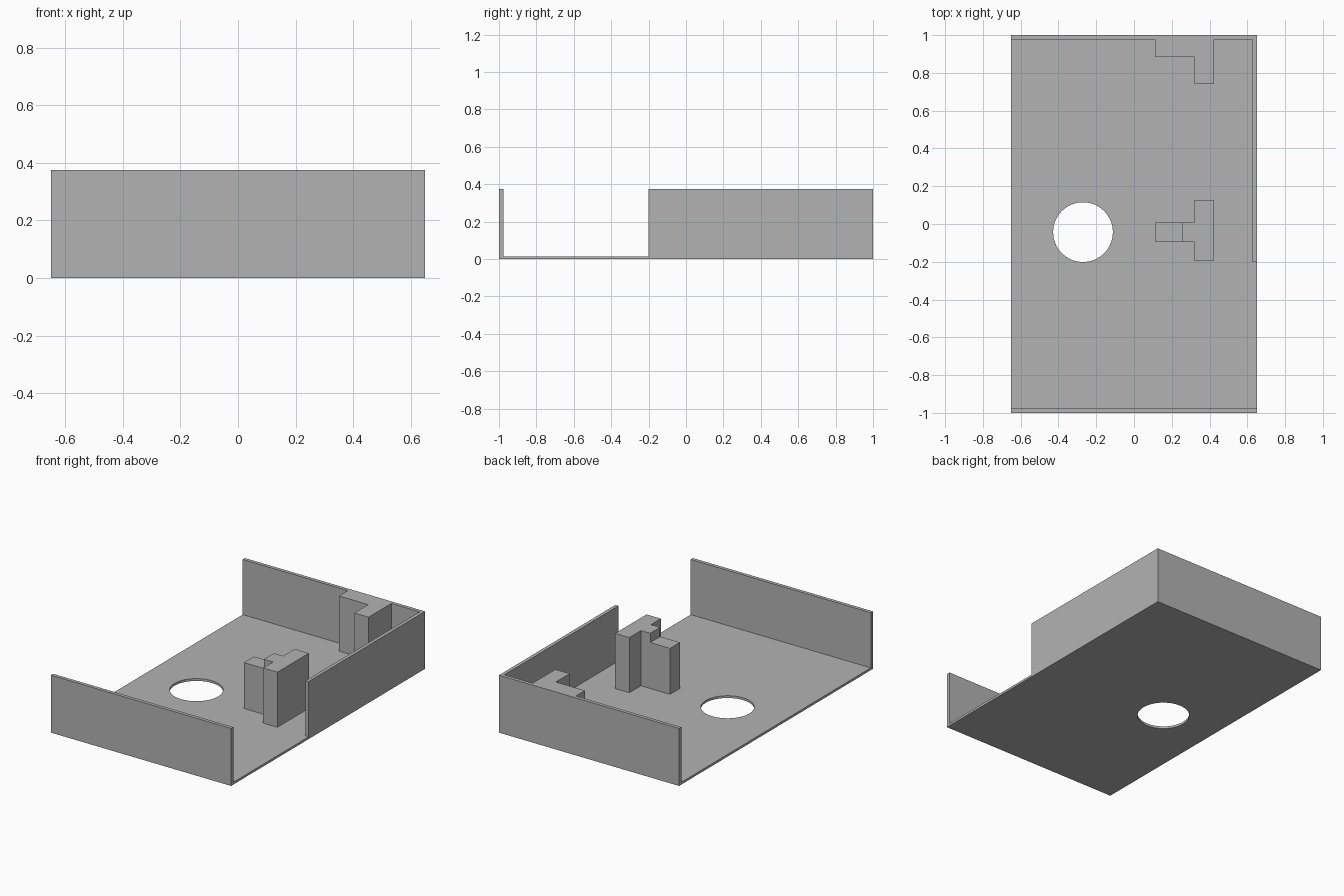
import bpy
import bmesh

cube = bpy.data.objects.get("Cube")
if cube:
    bpy.data.objects.remove(cube, do_unlink=True)

W, L, H = 0.65, 1.0, 0.375      # half width, half length, wall height
T, FLOOR = 0.023, 0.015         # wall and floor thickness

grey = bpy.data.materials.new("plain grey")
grey.use_nodes = True
colour = (0.45, 0.45, 0.45, 1)
grey.diffuse_color = colour
grey.node_tree.nodes["Principled BSDF"].inputs["Base Color"].default_value = colour


def prism(name, outline, z0, z1):
    """Extrude an xy outline from z0 up to z1."""
    bm = bmesh.new()
    face = bm.faces.new([bm.verts.new((x, y, z0)) for x, y in outline])
    top = bmesh.ops.extrude_face_region(bm, geom=[face])["geom"]
    bmesh.ops.translate(bm, vec=(0, 0, z1 - z0),
                        verts=[v for v in top if isinstance(v, bmesh.types.BMVert)])
    bmesh.ops.recalc_face_normals(bm, faces=bm.faces)
    mesh = bpy.data.meshes.new(name)
    bm.to_mesh(mesh)
    bm.free()
    mesh.materials.append(grey)
    obj = bpy.data.objects.new(name, mesh)
    bpy.context.collection.objects.link(obj)
    return obj


def rect(x0, x1, y0, y1):
    return [(x0, y0), (x1, y0), (x1, y1), (x0, y1)]


def combine(target, other, operation):
    """Apply a boolean and discard the second solid."""
    mod = target.modifiers.new(operation.title(), 'BOOLEAN')
    mod.operation, mod.solver, mod.object = operation, 'EXACT', other
    bpy.context.view_layer.objects.active = target
    bpy.ops.object.modifier_apply(modifier=mod.name)
    bpy.data.objects.remove(other, do_unlink=True)


# Floor plate with the round opening
tray = prism("tray", rect(-W, W, -L, L), 0, FLOOR)
bpy.ops.mesh.primitive_cylinder_add(vertices=64, radius=0.158, depth=0.2,
                                    location=(-0.27, -0.043, 0))
hole_cutter = bpy.context.object
hole_cutter.hide_render = True
combine(tray, hole_cutter, 'DIFFERENCE')

# Front wall
front_wall = prism("front_wall", rect(-W, W, -L, -L + T), 0, H)
combine(tray, front_wall, 'UNION')

# Back wall, stepped bracket and short side wall in one outline
inner = L - T
back_wall = prism("back_wall", [
    (-W, L), (-W, inner), (0.11, inner), (0.11, 0.885), (0.32, 0.885),
    (0.32, 0.742), (0.423, 0.742), (0.423, inner), (W - T, inner),
    (W - T, -0.2), (W, -0.2), (W, L)], 0, H)
combine(tray, back_wall, 'UNION')

# T-shaped post with a lower step on its stem
prism("post", [
    (0.423, -0.197), (0.423, 0.127), (0.32, 0.127), (0.32, 0.007),
    (0.253, 0.007), (0.253, -0.095), (0.32, -0.095), (0.32, -0.197)], FLOOR, H)
prism("post_step", rect(0.11, 0.253, -0.095, 0.007), FLOOR, 0.315)
